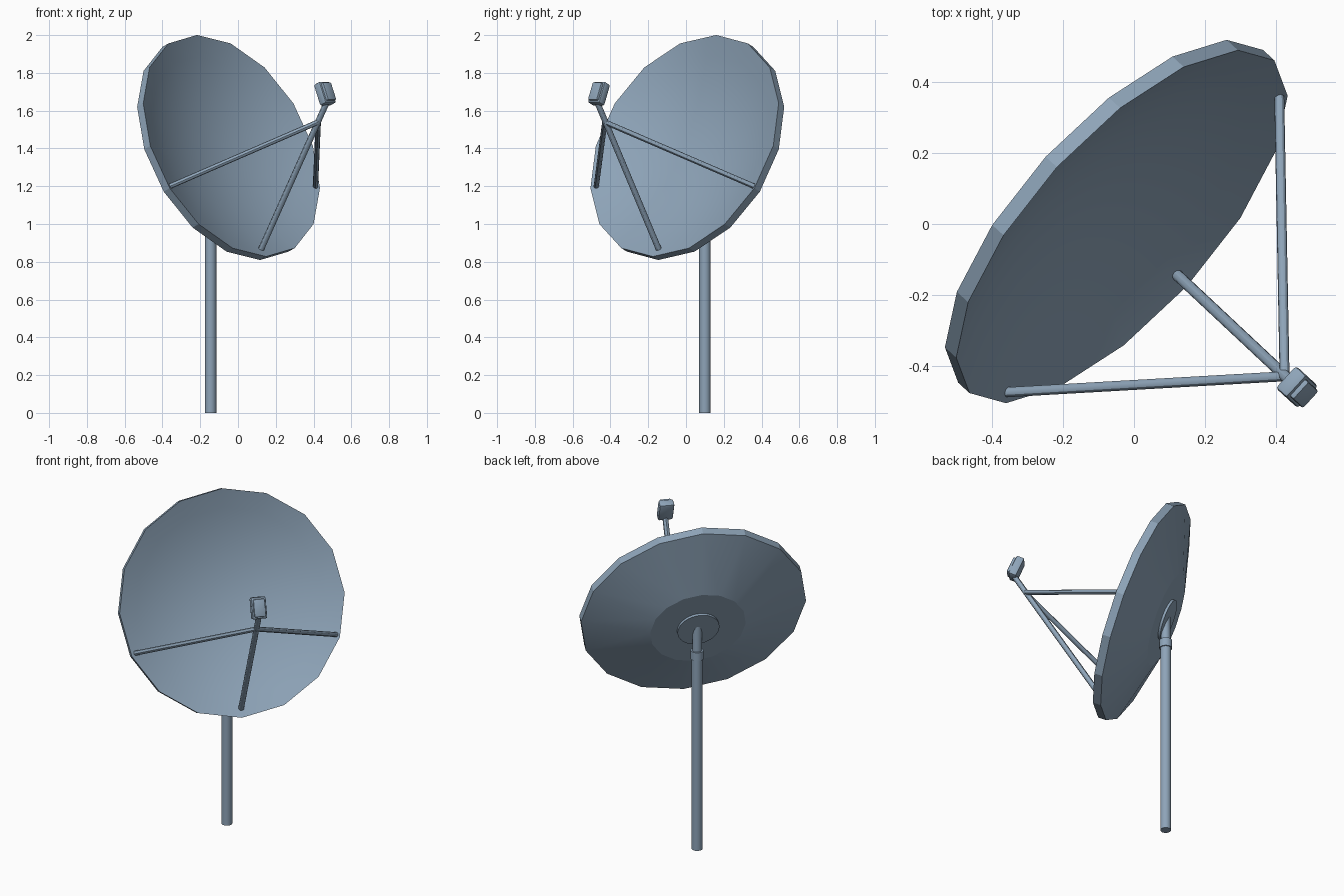
import bpy, bmesh, math
from mathutils import Vector, Matrix

if "Cube" in bpy.data.objects:
    bpy.data.objects.remove(bpy.data.objects["Cube"])

mat = bpy.data.materials.new("blue_grey_metal")
mat.diffuse_color = (0.27, 0.37, 0.48, 1)
mat.use_nodes = True
mat.node_tree.nodes["Principled BSDF"].inputs["Base Color"].default_value = mat.diffuse_color

# Dish frame: local x = sideways, y = up the dish, z = pointing direction
EL, AZ = math.radians(23), math.radians(-42.5)
n = Vector((math.cos(EL) * math.cos(AZ), math.cos(EL) * math.sin(AZ), math.sin(EL)))
side = Vector((0, 0, 1)).cross(n).normalized()
up = n.cross(side)
centre = Vector((-0.05, 0.007, 1.405))
FRAME = Matrix.Translation(centre) @ Matrix((side, up, n)).transposed().to_4x4()


def finish(name, bm, matrix=Matrix(), angle=30):
    bmesh.ops.recalc_face_normals(bm, faces=bm.faces)
    bm.transform(matrix)
    me = bpy.data.meshes.new(name)
    bm.to_mesh(me)
    bm.free()
    me.materials.append(mat)
    ob = bpy.data.objects.new(name, me)
    bpy.context.collection.objects.link(ob)
    bpy.ops.object.select_all(action='DESELECT')
    bpy.context.view_layer.objects.active = ob
    ob.select_set(True)
    bpy.ops.object.shade_smooth_by_angle(angle=math.radians(angle))
    return ob


def lathe(name, profile, sides, matrix=Matrix(), angle=30):
    """Closed solid turned about local z; the profile starts and ends on the axis."""
    bm = bmesh.new()
    rings = []
    for r, z in profile:
        if r == 0:
            rings.append([bm.verts.new((0, 0, z))] * sides)
        else:
            rings.append([bm.verts.new((r * math.cos(a), r * math.sin(a), z))
                          for a in (2 * math.pi * i / sides for i in range(sides))])
    for a, b in zip(rings, rings[1:]):
        for i in range(sides):
            j = (i + 1) % sides
            bm.faces.new(list(dict.fromkeys((a[i], a[j], b[j], b[i]))))
    return finish(name, bm, matrix, angle)


def tube(name, p, q, r, sides=12):
    p, q = Vector(p), Vector(q)
    d = q - p
    m = Matrix.Translation(p) @ d.to_track_quat('Z', 'Y').to_matrix().to_4x4()
    return lathe(name, [(0, 0), (r, 0), (r, d.length), (0, d.length)], sides, m)


def box(name, size, loc, bevel):
    bm = bmesh.new()
    bmesh.ops.create_cube(bm, size=1)
    bm.transform(Matrix.Translation(loc) @ Matrix.Diagonal((*size, 1)))
    bmesh.ops.bevel(bm, geom=bm.edges[:], offset=bevel, segments=2,
                    profile=0.5, affect='EDGES')
    return finish(name, bm, FRAME)


# Reflector: curved bowl inside, straight rim band, cone and flat disc behind
R, HALF = 0.637, 0.0235
bowl = [(R * k / 6, -0.13 + (0.13 + HALF) * (k / 6) ** 2) for k in range(7)]
lathe("dish", bowl + [(R, -HALF), (0.27, -0.148), (0, -0.148)], 16, FRAME, 15)

# Mounting plate behind the dish
lathe("mount_plate", [(0, -0.14), (0.118, -0.14), (0.118, -0.162), (0, -0.162)], 32, FRAME)

# Pole, collar and neck
PX, PY = -0.145, 0.1
tube("pole", (PX, PY, 0), (PX, PY, 1.18), 0.03, 24)
tube("collar", (PX, PY, 1.16), (PX, PY, 1.21), 0.036, 24)
neck = tube("neck", (PX, PY, 1.19), (PX, PY, 1.3), 0.026, 24)
for v in neck.data.vertices:  # slant the neck top to meet the mounting plate
    if v.co.z > 1.25:
        v.co.z += (-0.15 - (v.co - centre).dot(n)) / n.z

# Feed struts meeting in front of the dish
joint = (0.425, -0.43, 1.54)
tube("left_strut", (-0.36, -0.475, 1.2), joint, 0.014)
tube("right_strut", (0.41, 0.36, 1.2), joint, 0.014)
tube("lower_strut", (0.123, -0.145, 0.868), (0.468, -0.468, 1.64), 0.016)

# Feed box with a smaller front cover
box("feed_box", (0.085, 0.122, 0.048), (0, -0.008, 0.748), 0.01)
box("feed_cover", (0.066, 0.1, 0.03), (0, -0.008, 0.772), 0.007)
